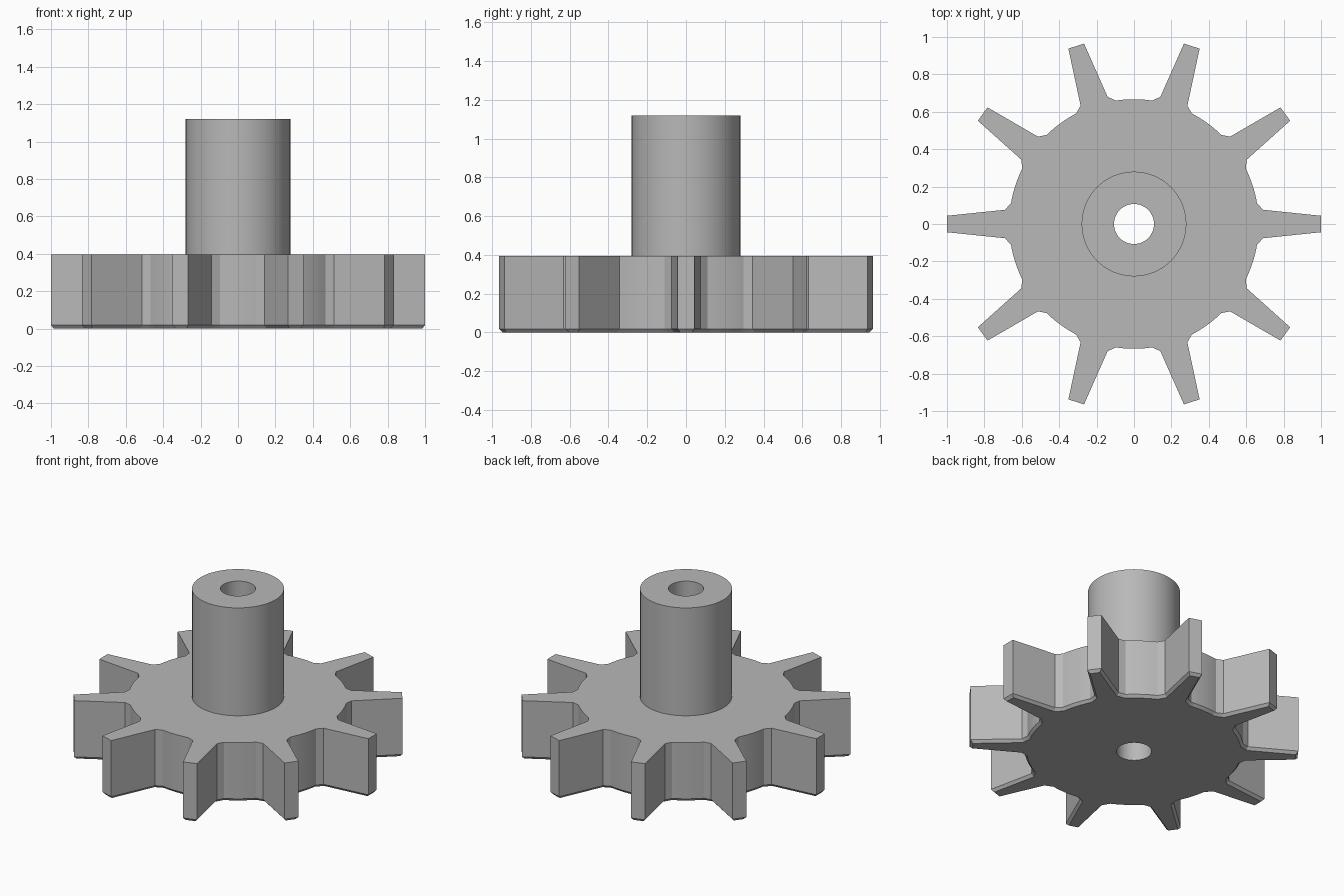
import bpy
import bmesh
from math import cos, sin, pi, radians
from mathutils import Vector, Matrix

TEETH = 10
GEAR_TOP, SHAFT_TOP, CHAMFER = 0.395, 1.12, 0.018
ROOT_R, SHAFT_R, BORE_R = 0.667, 0.28, 0.107

if "Cube" in bpy.data.objects:
    bpy.data.objects.remove(bpy.data.objects["Cube"], do_unlink=True)

grey = bpy.data.materials.new("plain grey")
grey.use_nodes = True
grey.diffuse_color = (0.48, 0.48, 0.48, 1)
grey.node_tree.nodes["Principled BSDF"].inputs["Base Color"].default_value = grey.diffuse_color


def circle(radius, count=64):
    return [Vector((radius * cos(2 * pi * i / count), radius * sin(2 * pi * i / count)))
            for i in range(count)]


def gear_outline():
    """Tapered teeth with a small angled root, joined by arcs of the root circle."""
    pitch = 2 * pi / TEETH
    flank = [Vector((0.69, 0.076)), Vector((1.0, 0.044))]
    tooth = [Vector((p.x, -p.y)) for p in flank] + flank[::-1]
    start = radians(9.6)
    steps = 8
    for i in range(steps + 1):
        a = start + (pitch - 2 * start) * i / steps
        tooth.append(Vector((ROOT_R * cos(a), ROOT_R * sin(a))))
    return [Matrix.Rotation(k * pitch, 2) @ p for k in range(TEETH) for p in tooth]


def inset(points, distance):
    """Move every edge of a counter-clockwise outline inwards."""
    result = []
    for i, p in enumerate(points):
        before = (p - points[i - 1]).normalized()
        after = (points[(i + 1) % len(points)] - p).normalized()
        n1, n2 = Vector((-before.y, before.x)), Vector((-after.y, after.x))
        result.append(p + (n1 + n2) * distance / (1 + n1.dot(n2)))
    return result


def ring(bm, points, z):
    return [bm.verts.new((p.x, p.y, z)) for p in points]


def wall(bm, low, high):
    n = len(low)
    for i in range(n):
        j = (i + 1) % n
        bm.faces.new((low[i], low[j], high[j], high[i]))


def flat_with_hole(bm, outer, hole):
    edges = []
    for loop in (outer, hole):
        for i, v in enumerate(loop):
            w = loop[i - 1]
            edges.append(bm.edges.get((v, w)) or bm.edges.new((v, w)))
    bmesh.ops.triangle_fill(bm, edges=edges, use_beauty=True)


def finish(bm, name):
    bmesh.ops.recalc_face_normals(bm, faces=bm.faces[:])
    mesh = bpy.data.meshes.new(name)
    bm.to_mesh(mesh)
    bm.free()
    mesh.materials.append(grey)
    obj = bpy.data.objects.new(name, mesh)
    bpy.context.collection.objects.link(obj)
    bpy.ops.object.select_all(action="DESELECT")
    obj.select_set(True)
    bpy.context.view_layer.objects.active = obj
    bpy.ops.object.shade_smooth_by_angle(angle=radians(30))


# Toothed wheel, chamfered along its lower edge
bm = bmesh.new()
outline = gear_outline()
base = ring(bm, inset(outline, CHAMFER * 0.85), 0)
lower = ring(bm, outline, CHAMFER)
upper = ring(bm, outline, GEAR_TOP)
wall(bm, base, lower)
wall(bm, lower, upper)
flat_with_hole(bm, base, ring(bm, circle(BORE_R), 0))
flat_with_hole(bm, upper, ring(bm, circle(SHAFT_R), GEAR_TOP))
finish(bm, "toothed_wheel")

# Hollow shaft, its bore running down through the wheel
bm = bmesh.new()
foot = ring(bm, circle(SHAFT_R), GEAR_TOP)
rim = ring(bm, circle(SHAFT_R), SHAFT_TOP)
bore_top = ring(bm, circle(BORE_R), SHAFT_TOP)
bore_bottom = ring(bm, circle(BORE_R), 0)
wall(bm, foot, rim)
wall(bm, rim, bore_top)
wall(bm, bore_top, bore_bottom)
finish(bm, "hollow_shaft")
